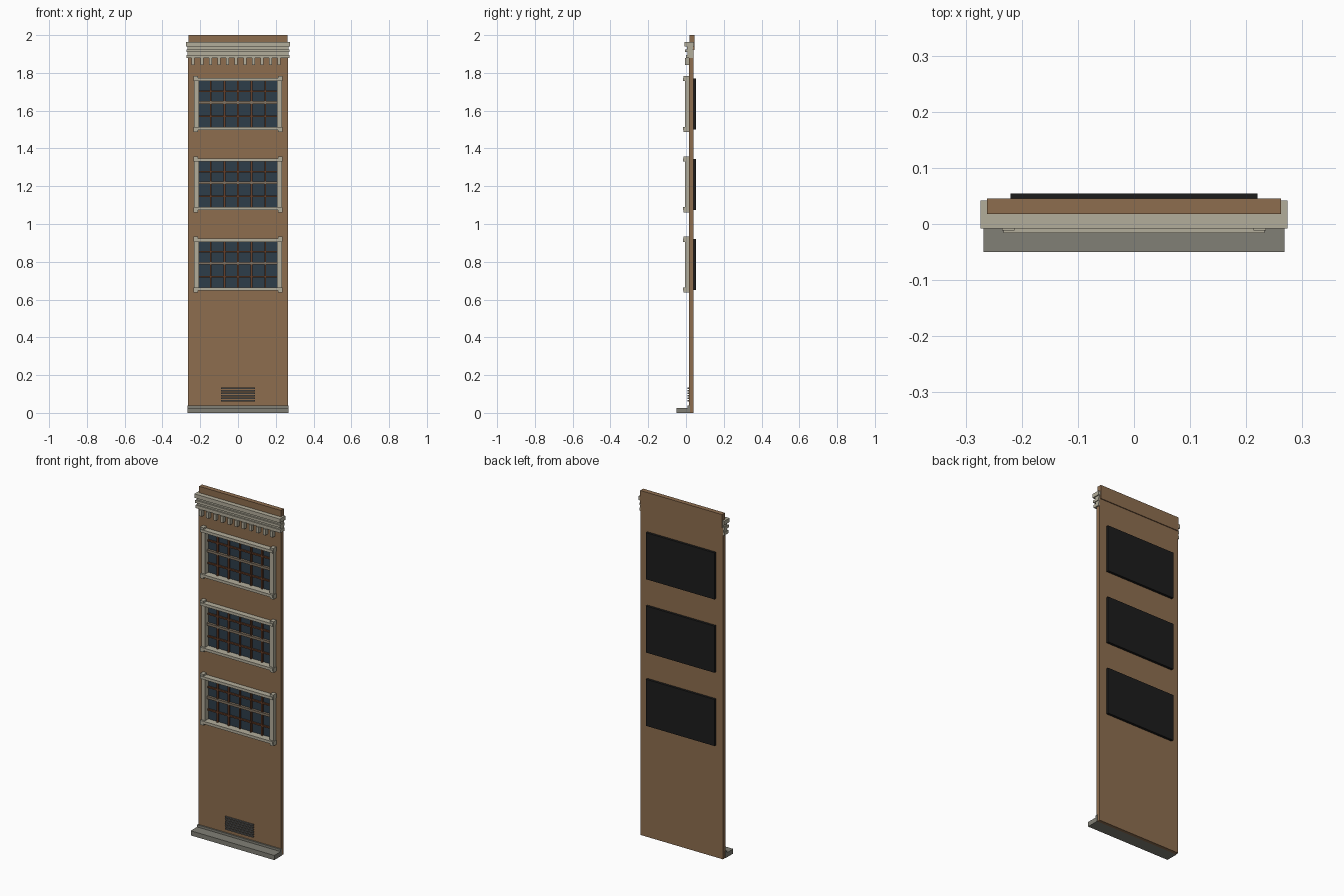
import bpy
import bmesh

if "Cube" in bpy.data.objects:
    bpy.data.objects.remove(bpy.data.objects["Cube"], do_unlink=True)


def material(name, r, g, b):
    m = bpy.data.materials.new(name)
    m.use_nodes = True
    m.diffuse_color = (r, g, b, 1)
    m.node_tree.nodes["Principled BSDF"].inputs["Base Color"].default_value = (r, g, b, 1)
    return m


BRICK = material("brown wall", 0.27, 0.155, 0.078)
STONE = material("pale stone", 0.45, 0.42, 0.33)
PLINTH = material("grey plinth", 0.22, 0.215, 0.18)
GLASS = material("blue glass", 0.027, 0.047, 0.068)
BAR = material("red brown bars", 0.14, 0.05, 0.022)
RAIL = material("taupe rail", 0.22, 0.17, 0.12)
BACK = material("black backing", 0.012, 0.012, 0.012)
VENT = material("vent grey", 0.11, 0.11, 0.105)


def boxes(name, mat, ranges):
    """One object made of boxes given as (x0, x1, y0, y1, z0, z1)."""
    bm = bmesh.new()
    for x0, x1, y0, y1, z0, z1 in ranges:
        made = bmesh.ops.create_cube(bm, size=1)["verts"]
        for v in made:
            v.co.x = x1 if v.co.x > 0 else x0
            v.co.y = y1 if v.co.y > 0 else y0
            v.co.z = z1 if v.co.z > 0 else z0
    me = bpy.data.meshes.new(name)
    bm.to_mesh(me)
    bm.free()
    me.materials.append(mat)
    ob = bpy.data.objects.new(name, me)
    bpy.context.collection.objects.link(ob)
    return ob


def wide(half, y0, y1, z0, z1):
    return (-half, half, y0, y1, z0, z1)


CENTRES = (0.785, 1.21, 1.635)
HALF_W, HALF_H = 0.21, 0.125
WALL_W, FRONT, REAR, WALL_TOP = 0.265, 0.016, 0.04, 1.92

# Wall with three window openings
parts = []
bottom = 0
for c in CENTRES:
    parts.append(wide(WALL_W, FRONT, REAR, bottom, c - HALF_H))
    for a, b in ((-WALL_W, -HALF_W), (HALF_W, WALL_W)):
        parts.append((a, b, FRONT, REAR, c - HALF_H, c + HALF_H))
    bottom = c + HALF_H
parts.append(wide(WALL_W, FRONT, REAR, bottom, WALL_TOP))
boxes("wall", BRICK, parts)
boxes("parapet", BRICK, [wide(0.262, 0.018, 0.045, WALL_TOP, 2)])

# Cornice bands and dentils
boxes("cornice", STONE, [
    wide(0.274, -0.008, 0.042, 1.94, 1.963),
    wide(0.268, 0.006, 0.038, 1.925, 1.94),
    wide(0.272, -0.004, 0.038, 1.91, 1.925),
    wide(0.268, 0.008, 0.038, 1.896, 1.91),
    wide(0.272, 0.0, 0.038, 1.878, 1.896),
])
boxes("dentils", STONE, [
    (x - 0.008, x + 0.008, -0.006, FRONT, 1.842, 1.878)
    for x in (-0.237 + 0.0455 * i for i in range(11))])

# Base ledge and the lip behind it
boxes("plinth", PLINTH, [wide(0.268, -0.05, 0.022, 0, 0.027)])
boxes("plinth_lip", PLINTH, [wide(0.268, 0.008, 0.022, 0.027, 0.04)])

# Low wall vent
boxes("vent_slats", VENT, [
    wide(0.09, 0.008, FRONT, z, z + 0.008)
    for z in (0.06 + 0.0135 * i for i in range(6))])

# Windows
for n, c in enumerate(CENTRES, 1):
    tag = f"window_{n}_"
    low, high = c - HALF_H, c + HALF_H
    boxes(tag + "backing", BACK, [wide(0.22, REAR, 0.054, c - 0.135, c + 0.135)])
    boxes(tag + "glass", GLASS, [wide(HALF_W, 0.024, 0.03, low, high)])

    # Stone surround: jambs, head, sill and corner blocks
    frame = []
    for s in (-1, 1):
        a, b = sorted((s * 0.207, s * 0.232))
        frame.append((a, b, -0.005, 0.024, c - 0.135, c + 0.135))
        a, b = sorted((s * 0.213, s * 0.235))
        for t in (-1, 1):
            z0, z1 = sorted((c + t * 0.122, c + t * 0.148))
            frame.append((a, b, -0.012, FRONT, z0, z1))
    for t in (-1, 1):
        z0, z1 = sorted((c + t * 0.121, c + t * 0.137))
        frame.append(wide(0.233, -0.016, 0.024, z0, z1))
    boxes(tag + "surround", STONE, frame)

    # Glazing bars and meeting rail
    bars = [(x - 0.004, x + 0.004, 0.013, 0.024, low, high)
            for x in (0.0715 * i for i in range(-2, 3))]
    bars += [wide(HALF_W, 0.014, 0.024, z - 0.004, z + 0.004)
             for z in (c - 0.064, c + 0.067)]
    boxes(tag + "glazing_bars", BAR, bars)
    boxes(tag + "meeting_rail", RAIL, [wide(HALF_W, 0.01, 0.024, c + 0.001, c + 0.015)])
